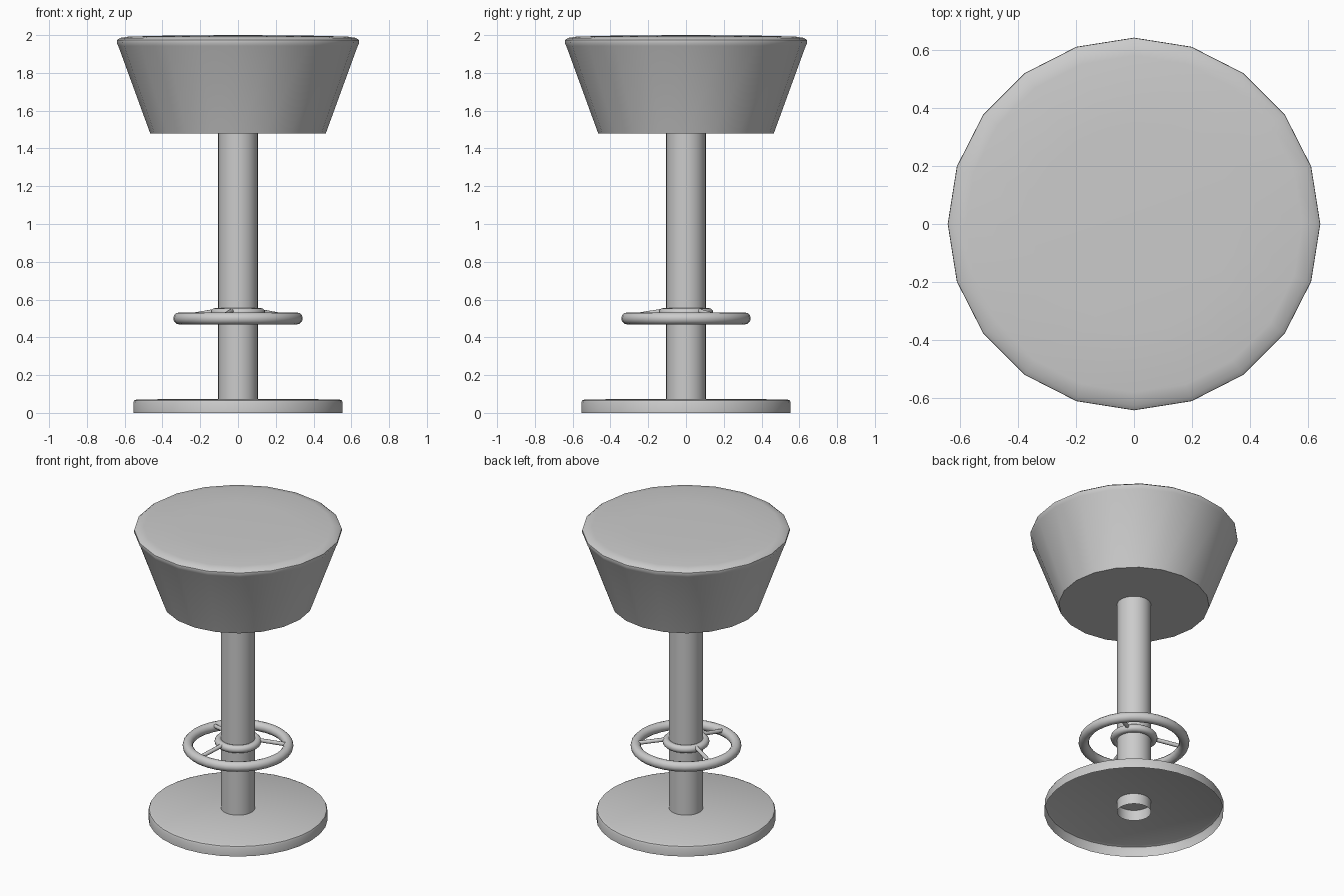
import bpy, bmesh, math
from mathutils import Vector

if "Cube" in bpy.data.objects:
    bpy.data.objects.remove(bpy.data.objects["Cube"])


def finish(name, bm, angle=40):
    bmesh.ops.remove_doubles(bm, verts=bm.verts, dist=1e-5)
    bmesh.ops.recalc_face_normals(bm, faces=bm.faces)
    mesh = bpy.data.meshes.new(name)
    bm.to_mesh(mesh)
    bm.free()
    obj = bpy.data.objects.new(name, mesh)
    bpy.context.collection.objects.link(obj)
    bpy.ops.object.select_all(action='DESELECT')
    obj.select_set(True)
    bpy.context.view_layer.objects.active = obj
    bpy.ops.object.shade_smooth_by_angle(angle=math.radians(angle))
    return obj


def lathe(name, profile, sides, closed=False):
    """Spin an (r, z) profile about the z axis."""
    bm = bmesh.new()
    verts = [bm.verts.new((r, 0, z)) for r, z in profile]
    pairs = list(zip(verts, verts[1:]))
    if closed:
        pairs.append((verts[-1], verts[0]))
    edges = [bm.edges.new(p) for p in pairs]
    bmesh.ops.spin(bm, geom=verts + edges, cent=(0, 0, 0), axis=(0, 0, 1),
                   angle=math.tau, steps=sides, use_merge=False)
    bmesh.ops.remove_doubles(bm, verts=bm.verts, dist=1e-5)
    return finish(name, bm)


def ring(name, major, minor, z, sides=32, section=12):
    steps = [math.tau * i / section for i in range(section)]
    return lathe(name, [(major + minor * math.cos(a), z + minor * math.sin(a))
                        for a in steps], sides, closed=True)


def rod(name, a, b, radius):
    a, b = Vector(a), Vector(b)
    bm = bmesh.new()
    bmesh.ops.create_cone(bm, cap_ends=True, segments=10, radius1=radius,
                          radius2=radius, depth=(b - a).length)
    obj = finish(name, bm)
    obj.location = (a + b) / 2
    obj.rotation_euler = (b - a).to_track_quat('Z', 'Y').to_euler()
    return obj


# Tapered padded seat with a slightly domed top
lathe("seat", [(0, 1.48), (0.465, 1.48), (0.634, 1.943), (0.642, 1.958),
               (0.641, 1.973), (0.625, 1.985), (0.58, 1.992), (0.35, 1.998),
               (0, 2.0)], 20)

# Open-ended column
lathe("column", [(0.105, 0.0), (0.105, 1.48)], 32)

# Base plate, hollow underneath
lathe("base", [(0.554, 0.0), (0.554, 0.055), (0.549, 0.066), (0.535, 0.072),
               (0, 0.073)], 32)

# Foot rest: outer ring, collar ring and three spokes
ring("foot_ring", 0.311, 0.032, 0.5)
ring("collar_ring", 0.12, 0.025, 0.53)
for i, deg in enumerate((33, 154, 255)):
    c, s = math.cos(math.radians(deg)), math.sin(math.radians(deg))
    rod(f"spoke_{i + 1}", (0.12 * c, 0.12 * s, 0.54),
        (0.31 * c, 0.31 * s, 0.51), 0.013)
